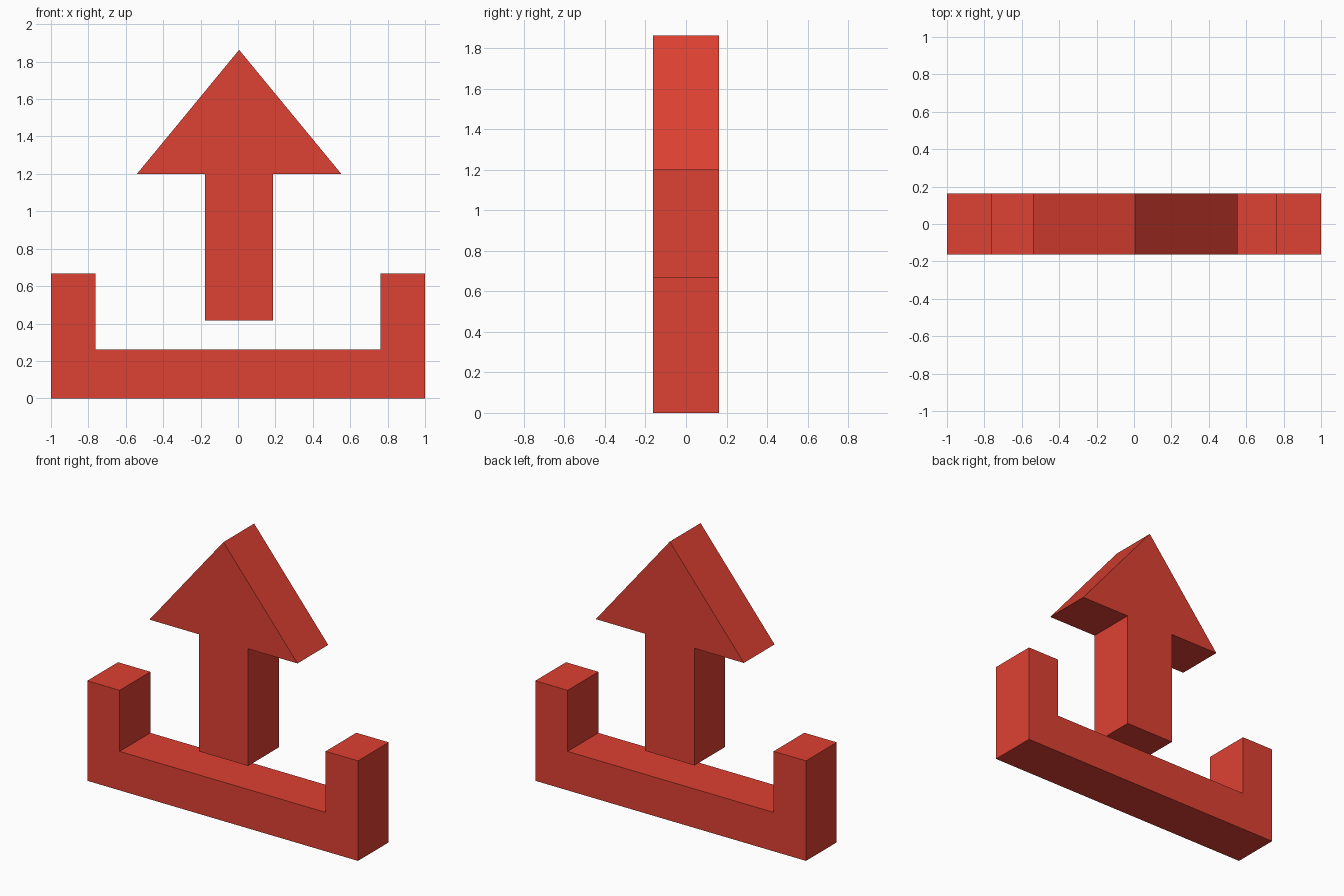
import bpy
import bmesh

if "Cube" in bpy.data.objects:
    bpy.data.objects.remove(bpy.data.objects["Cube"])

HALF_DEPTH = 0.162

red = bpy.data.materials.new("red")
red.diffuse_color = (0.73, 0.052, 0.032, 1.0)
red.use_nodes = True
red.node_tree.nodes["Principled BSDF"].inputs["Base Color"].default_value = red.diffuse_color


def extrude_profile(name, points):
    """Extrude an outline in the x-z plane through the full depth."""
    bm = bmesh.new()
    face = bm.faces.new([bm.verts.new((x, -HALF_DEPTH, z)) for x, z in points])
    result = bmesh.ops.extrude_face_region(bm, geom=[face])
    moved = [v for v in result["geom"] if isinstance(v, bmesh.types.BMVert)]
    bmesh.ops.translate(bm, verts=moved, vec=(0, 2 * HALF_DEPTH, 0))
    bmesh.ops.recalc_face_normals(bm, faces=bm.faces)
    mesh = bpy.data.meshes.new(name)
    bm.to_mesh(mesh)
    bm.free()
    mesh.materials.append(red)
    obj = bpy.data.objects.new(name, mesh)
    bpy.context.collection.objects.link(obj)
    return obj


def mirrored(half, centre=0.0):
    """Complete a right-hand half outline about a vertical centre line."""
    right = [(centre + x, z) for x, z in half]
    left = [(centre - x, z) for x, z in reversed(half) if x > 0]
    return right + left


# Open tray: floor with an upright at each end
extrude_profile("tray", mirrored([(1.0, 0.0), (1.0, 0.668), (0.761, 0.668), (0.761, 0.26)]))

# Upward arrow floating above the tray, slightly right of centre
extrude_profile("arrow", mirrored([(0.182, 0.417), (0.182, 1.199), (0.547, 1.199), (0.0, 1.863)], 0.006))
